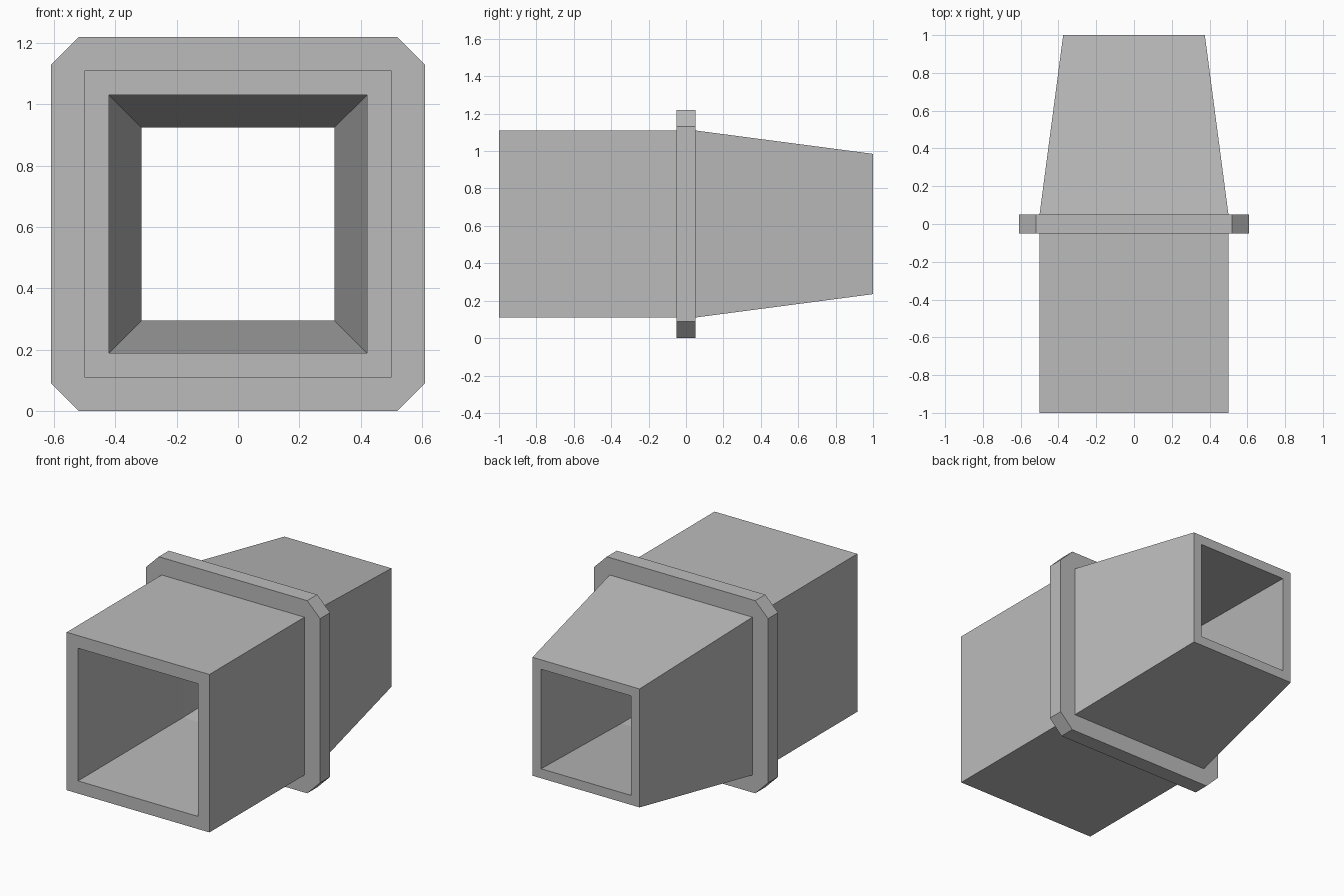
import bpy
import bmesh

CENTER_Z = 0.61

cube = bpy.data.objects.get("Cube")
if cube:
    bpy.data.objects.remove(cube, do_unlink=True)

grey = bpy.data.materials.new("plain grey")
grey.use_nodes = True
grey.diffuse_color = (0.5, 0.5, 0.5, 1)
grey.node_tree.nodes["Principled BSDF"].inputs["Base Color"].default_value = (0.5, 0.5, 0.5, 1)


def square(half, cut):
    """Outline of a square, with chamfered corners if cut is above zero."""
    points = []
    for sx, sz in ((1, 1), (-1, 1), (-1, -1), (1, -1)):
        corner = [(sx * half, sz * (half - cut)), (sx * (half - cut), sz * half)]
        if sx * sz < 0:
            corner.reverse()
        points += corner if cut else corner[:1]
    return points


def tube(name, rings):
    """Closed square tube from (y, half width, corner cut) rings."""
    bm = bmesh.new()
    loops = [[bm.verts.new((x, y, z + CENTER_Z)) for x, z in square(half, cut)]
             for y, half, cut in rings]
    for i, a in enumerate(loops):
        b = loops[(i + 1) % len(loops)]
        for j in range(len(a)):
            k = (j + 1) % len(a)
            bm.faces.new((a[j], a[k], b[k], b[j]))
    bmesh.ops.recalc_face_normals(bm, faces=bm.faces)
    mesh = bpy.data.meshes.new(name)
    bm.to_mesh(mesh)
    bm.free()
    mesh.materials.append(grey)
    obj = bpy.data.objects.new(name, mesh)
    bpy.context.collection.objects.link(obj)
    return obj


# Hollow duct: straight front half, tapered back half
tube("duct", [(-1, 0.5, 0), (0.05, 0.5, 0), (1, 0.375, 0),
              (1, 0.315, 0), (0.05, 0.42, 0), (-1, 0.42, 0)])

# Collar with cut corners, its inner edge sunk into the duct wall
tube("collar", [(-0.05, 0.61, 0.09), (0.05, 0.61, 0.09),
                (0.05, 0.46, 0.01), (-0.05, 0.46, 0.01)])
